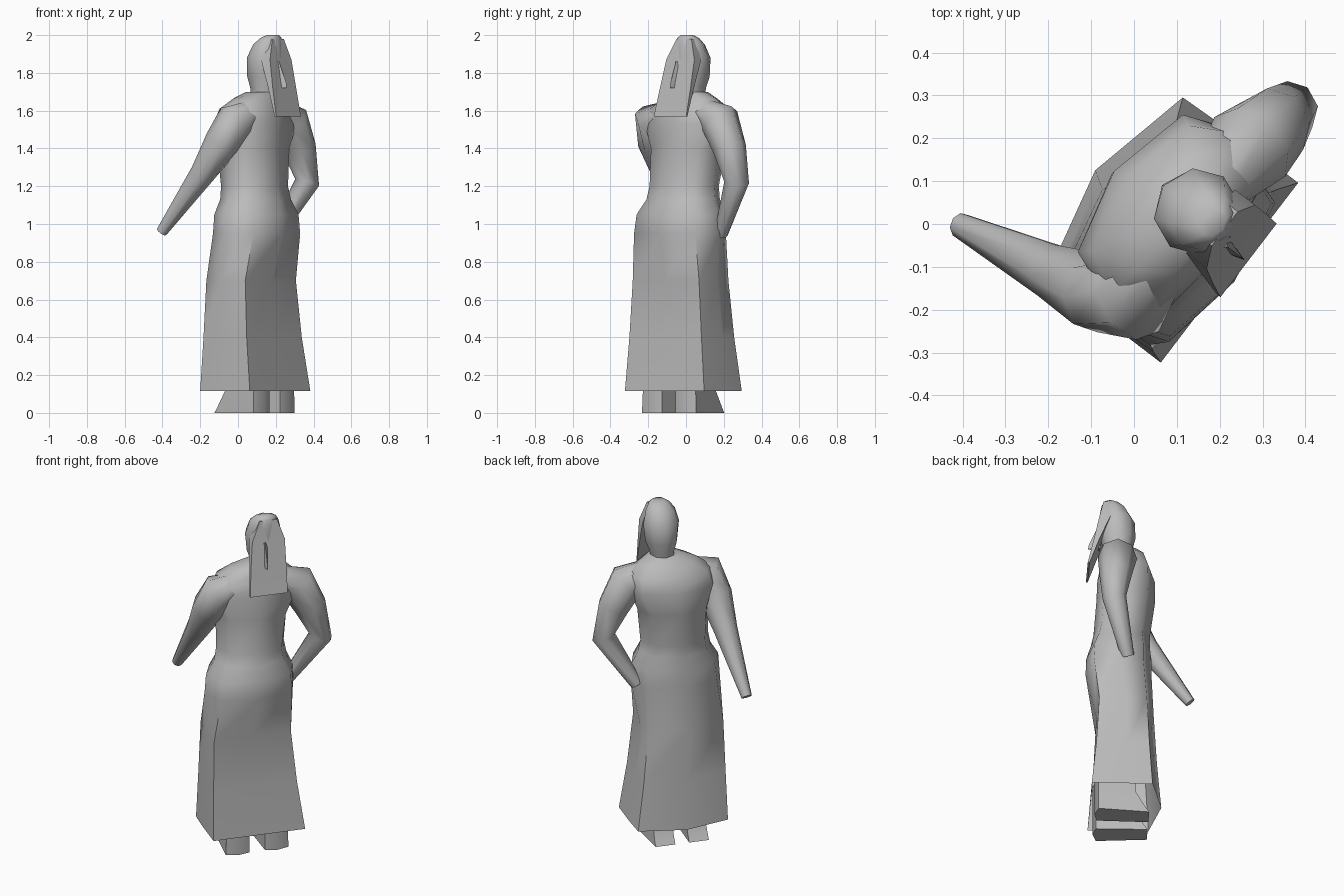
import bpy, bmesh, math
from mathutils import Vector

if "Cube" in bpy.data.objects:
    bpy.data.objects.remove(bpy.data.objects["Cube"])

clay = bpy.data.materials.new("plain_grey")
clay.use_nodes = True
GREY = (0.5, 0.5, 0.5, 1)
clay.diffuse_color = GREY
clay.node_tree.nodes["Principled BSDF"].inputs["Base Color"].default_value = GREY

TURN = math.radians(52.6)


def place(u, f, z):
    """Figure axes (u across the body, f towards the veil) to world."""
    c, s = math.cos(TURN), math.sin(TURN)
    return Vector((c * u + s * f, s * u - c * f, z))


def loft(name, rings, cap_start=True, angle=70):
    bm = bmesh.new()
    rows = [[bm.verts.new(p) for p in ring] for ring in rings]
    n = len(rows[0])
    for a, b in zip(rows, rows[1:]):
        for i in range(n):
            j = (i + 1) % n
            bm.faces.new((a[i], a[j], b[j], b[i]))
    if cap_start:
        bm.faces.new(rows[0][::-1])
    bm.faces.new(rows[-1])
    bmesh.ops.recalc_face_normals(bm, faces=bm.faces)
    mesh = bpy.data.meshes.new(name)
    bm.to_mesh(mesh)
    bm.free()
    mesh.materials.append(clay)
    ob = bpy.data.objects.new(name, mesh)
    bpy.context.collection.objects.link(ob)
    bpy.ops.object.select_all(action="DESELECT")
    ob.select_set(True)
    bpy.context.view_layer.objects.active = ob
    bpy.ops.object.shade_smooth_by_angle(angle=math.radians(angle))


def body_ring(z, mid, half, front, back, k):
    """Eight-sided section; k squares off the corners on the veil side."""
    c = (front + back) / 2
    right = [(0, front), (k * half, c + (front - c) * k), (half, c),
             (max(k * 0.98, 0.72) * half, c + (back - c) * 0.7), (0, back)]
    left = [(-u, f) for u, f in right[3:0:-1]]
    return [place(mid + u, f, z) for u, f in right + left]


def tube(name, stops, sides=8):
    """Tapered limb through (x, y, z, radius) stops, kept free of twist."""
    pts = [Vector(s[:3]) for s in stops]
    depth = place(0, 1, 0)
    rings = []
    for i, p in enumerate(pts):
        way = (pts[min(i + 1, len(pts) - 1)] - pts[max(i - 1, 0)]).normalized()
        side = way.cross(depth).normalized()
        over = side.cross(way)
        r = stops[i][3]
        rings.append([p + r * (side * math.cos(t) + over * math.sin(t))
                      for t in (math.tau * s / sides for s in range(sides))])
    loft(name, rings)


# Long robe, open at the hem: z, middle, half width, front, back, squareness
robe = [
    (0.115, 0.045, 0.264, 0.246, -0.148, 1.0),
    (0.40, 0.03, 0.245, 0.222, -0.125, 0.98),
    (0.70, 0.020, 0.230, 0.208, -0.108, 0.96),
    (0.95, 0.035, 0.255, 0.268, -0.095, 0.80),
    (1.05, 0.038, 0.250, 0.265, -0.095, 0.78),
    (1.13, 0.045, 0.208, 0.240, -0.085, 0.75),
    (1.20, 0.046, 0.195, 0.225, -0.085, 0.75),
    (1.40, 0.06, 0.205, 0.210, -0.112, 0.78),
    (1.53, 0.07, 0.245, 0.205, -0.112, 0.84),
    (1.61, 0.075, 0.235, 0.19, -0.08, 0.80),
    (1.665, 0.085, 0.165, 0.175, -0.035, 0.74),
    (1.70, 0.10, 0.085, 0.165, 0.0, 0.72),
]
loft("robe", [body_ring(*r) for r in robe], cap_start=False)

# Neck and head
skull = [
    (1.64, 0.105, 0.07, 0.16, 0.02, 0.72),
    (1.72, 0.11, 0.070, 0.175, 0.012, 0.72),
    (1.78, 0.112, 0.092, 0.195, -0.003, 0.72),
    (1.88, 0.112, 0.103, 0.198, 0.0, 0.72),
    (1.95, 0.112, 0.085, 0.190, 0.04, 0.72),
    (1.985, 0.115, 0.062, 0.182, 0.08, 0.72),
    (2.0, 0.115, 0.035, 0.172, 0.115, 0.72),
]
loft("head", [body_ring(*r) for r in skull])

# Hanging veil, thick at the crown: z, left edge, right edge, outer depth, thickness
veil = [(1.98, 0.07, 0.17, 0.175, 0.04), (1.87, 0.02, 0.207, 0.198, 0.06),
        (1.72, 0.002, 0.206, 0.23, 0.03), (1.57, -0.013, 0.203, 0.264, 0.01)]
loft("veil", [[place(a, f, z), place(b, f, z), place(b, f - t, z), place(a, f - t, z)]
              for z, a, b, f, t in veil], angle=45)

# Small wedge standing out through the veil
loft("veil_fold", [[place(0.07, 0.19, z), place(0.09, f, z), place(0.11, 0.19, z)]
                   for z, f in ((1.72, 0.257), (1.75, 0.252), (1.86, 0.205))], angle=30)

# Arms: one reaching out, the other bent to the hip
tube("reaching_arm", [(0.08, -0.07, 1.60, 0.06), (-0.01, -0.17, 1.545, 0.108),
                      (-0.085, -0.16, 1.43, 0.095), (-0.185, -0.113, 1.27, 0.068),
                      (-0.405, -0.003, 0.957, 0.030)])
tube("bent_arm", [(0.17, 0.06, 1.615, 0.06), (0.27, 0.18, 1.545, 0.108),
                  (0.325, 0.23, 1.40, 0.090), (0.366, 0.268, 1.22, 0.066),
                  (0.20, 0.185, 0.945, 0.036)])

# Feet: each a block flaring out at the bottom, mirrored about the body middle
for name, side in (("right_foot", -1), ("left_foot", 1)):
    def foot_ring(z, toe, spread):
        plan = [(0.045, 0.21), (0.11, 0.225), (0.175 + spread, 0.205),
                (0.148 + spread, toe), (0.04, toe)]
        return [place(0.045 + side * u, f, z) for u, f in plan]
    loft(name, [foot_ring(0.0, -0.075, 0.005), foot_ring(0.03, -0.055, 0.005),
                foot_ring(0.13, 0.0, 0.0), foot_ring(0.30, 0.005, -0.01)], angle=60)
